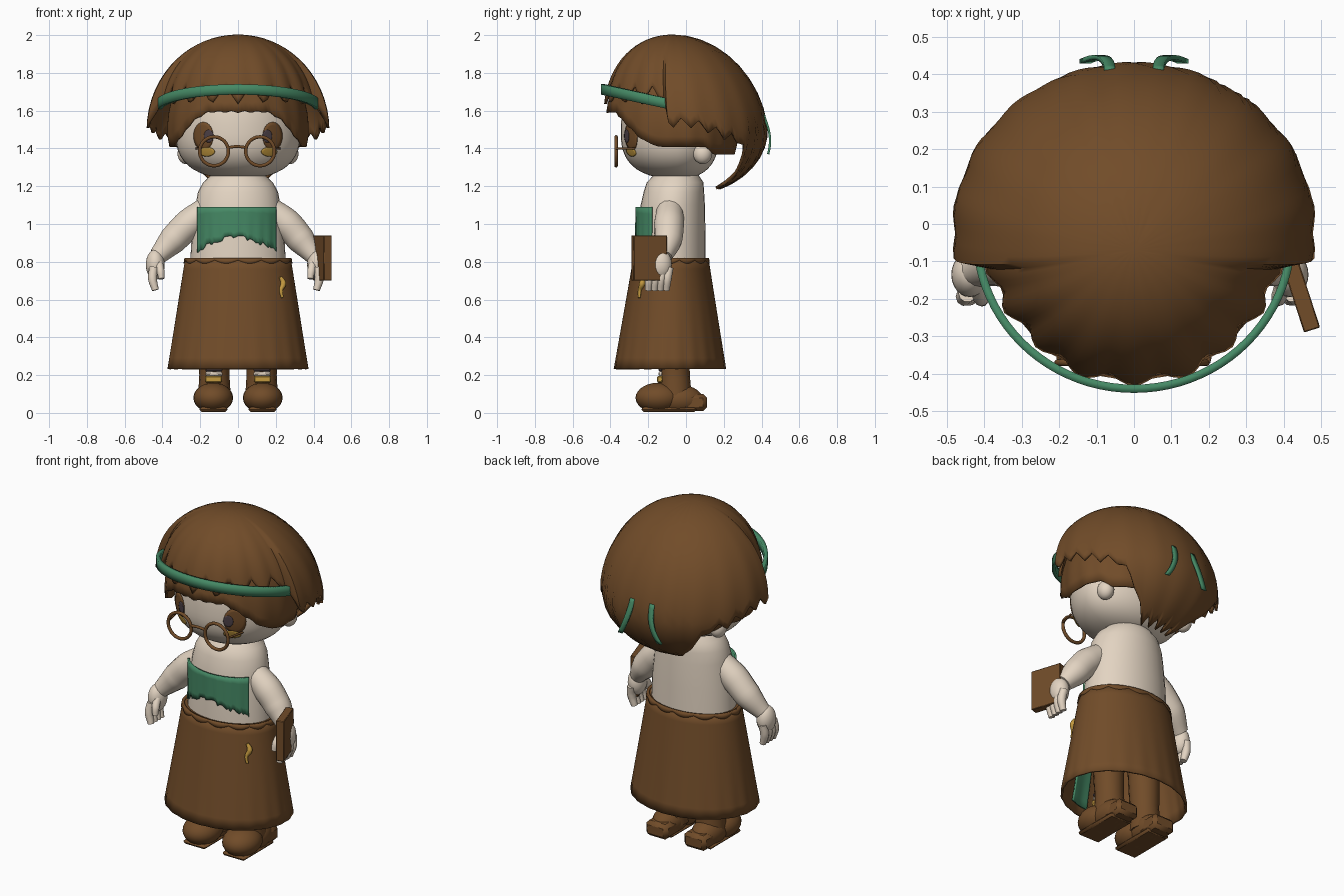
import bpy, bmesh, random
from math import sin, cos, pi, acos, radians, degrees, sqrt
from mathutils import Vector

random.seed(4)
old = bpy.data.objects.get("Cube")
if old:
    bpy.data.objects.remove(old, do_unlink=True)


def material(name, rgb):
    m = bpy.data.materials.new(name)
    m.use_nodes = True
    m.diffuse_color = (*rgb, 1)
    m.node_tree.nodes["Principled BSDF"].inputs["Base Color"].default_value = (*rgb, 1)
    return m


BROWN = material("brown", (0.165, 0.072, 0.022))
SKIN = material("skin", (0.77, 0.66, 0.54))
GREEN = material("green", (0.06, 0.25, 0.13))
GOLD = material("gold", (0.55, 0.32, 0.05))
CHARCOAL = material("charcoal", (0.07, 0.05, 0.06))


def finish(ob, name, mat, angle=40):
    ob.name = name
    ob.data.materials.clear()
    ob.data.materials.append(mat)
    bpy.ops.object.select_all(action='DESELECT')
    ob.select_set(True)
    bpy.context.view_layer.objects.active = ob
    bpy.ops.object.shade_smooth_by_angle(angle=radians(angle))
    return ob


def surface(name, f, nu, nv, mat, closed=True, thick=0, angle=40):
    """Grid surface from f(u, v), welded at poles, optionally thickened."""
    bm = bmesh.new()
    cols = nu if closed else nu + 1
    g = [[bm.verts.new(f(i / nu, j / nv)) for i in range(cols)] for j in range(nv + 1)]
    for j in range(nv):
        for i in range(nu):
            k = (i + 1) % cols
            bm.faces.new((g[j][i], g[j][k], g[j + 1][k], g[j + 1][i]))
    bmesh.ops.remove_doubles(bm, verts=bm.verts, dist=0.00001)
    bmesh.ops.recalc_face_normals(bm, faces=bm.faces)
    me = bpy.data.meshes.new(name)
    bm.to_mesh(me)
    bm.free()
    ob = bpy.data.objects.new(name, me)
    bpy.context.collection.objects.link(ob)
    if thick:
        mod = ob.modifiers.new("thickness", 'SOLIDIFY')
        mod.thickness = thick
        mod.offset = 0
    return finish(ob, name, mat, angle)


def tube(name, pts, mat, cyclic=False, sides=3):
    """Round tube through (x, y, z, radius) points."""
    cu = bpy.data.curves.new(name, 'CURVE')
    cu.dimensions = '3D'
    cu.bevel_depth = 1
    cu.bevel_resolution = sides
    cu.use_fill_caps = True
    cu.resolution_u = 6
    sp = cu.splines.new('BEZIER')
    sp.bezier_points.add(len(pts) - 1)
    for p, (x, y, z, r) in zip(sp.bezier_points, pts):
        p.co = (x, y, z)
        p.radius = r
        p.handle_left_type = p.handle_right_type = 'AUTO'
    sp.use_cyclic_u = cyclic
    ob = bpy.data.objects.new(name, cu)
    bpy.context.collection.objects.link(ob)
    bpy.ops.object.select_all(action='DESELECT')
    ob.select_set(True)
    bpy.context.view_layer.objects.active = ob
    bpy.ops.object.convert(target='MESH')
    return finish(bpy.context.object, name, mat, 50)


def ball(name, loc, size, mat):
    def f(u, v):
        a, t = 2 * pi * u, pi * v
        return (loc[0] + size[0] * sin(t) * cos(a), loc[1] + size[1] * sin(t) * sin(a),
                max(0.005, loc[2] + size[2] * cos(t)))
    return surface(name, f, 24, 14, mat)


def block(name, loc, size, mat, bevel=0.006, turn=0):
    bpy.ops.mesh.primitive_cube_add(size=1, location=loc, rotation=(0, 0, turn))
    ob = bpy.context.object
    ob.scale = size
    bpy.ops.object.transform_apply(location=False, rotation=False, scale=True)
    b = ob.modifiers.new("bevel", 'BEVEL')
    b.width = bevel
    return finish(ob, name, mat, 30)


def step(lo, hi, x):
    t = min(1, max(0, (x - lo) / (hi - lo)))
    return t * t * (3 - 2 * t)


def tri(x):
    return abs((x % 1) * 2 - 1)


# Head, rounded box-like towards the chin, shallower behind
HY, HZ, HX, HR = -0.045, 1.48, 0.33, 0.30


def head_point(u, v):
    z = -cos(pi * v)
    rho = max(0, 1 - abs(z) ** 2.5) ** 0.4
    c = cos(2 * pi * u)
    return (HX * rho * sin(2 * pi * u), HY - (HR if c > 0 else 0.22) * rho * c,
            HZ + z * (0.24 if z < 0 else 0.36))


surface("head", head_point, 40, 24, SKIN)


def face_mark(name, cx, cz, rx, rz, mat, lift):
    def f(u, v):
        x, z = cx + rx * v * cos(2 * pi * u), cz + rz * v * sin(2 * pi * u)
        rho = (1 - (abs(z - HZ) / (0.24 if z < HZ else 0.36)) ** 2.5) ** 0.4
        return (x, HY - HR * sqrt(rho * rho - (x / HX) ** 2) - lift, z)
    surface(name, f, 20, 4, mat, thick=0.004)


# Hair: outer cap with jagged hem and long back, over an inner fringe
def outer_hem(d):
    if d < 79:
        return 1.635 + 0.1 * tri(d / 19 + 0.5)
    if d < 134:
        return 1.56 - 0.08 * step(92, 132, d) - 0.05 * tri(d / 12)
    return 1.44 - 0.22 * step(134, 156, d) - 0.03 * tri(d / 12)


def inner_hem(d):
    return 1.6 - 0.19 * step(22, 75, d) - 0.04 * step(115, 130, d) - 0.012 * tri(d / 11) * (d < 60)


def hair(hem, rx, front, back, top, low, cy, lean, tuck):
    def f(u, v):
        a = 2 * pi * u
        d = abs(degrees(a if a <= pi else a - 2 * pi))
        h = hem(d) - 1.5
        t = v * acos(h / (top if h > 0 else low))
        k = sin(t) * (1 - tuck * v * (1 + step(15, 50, d)) * (d < 79))
        k *= 1 + 0.008 * v * v * cos(a * 18)
        c = cos(t)
        return (rx * k * sin(a), cy - lean * max(c, 0) - (front if d < 90 else back) * k * cos(a),
                1.5 + c * (top if c > 0 else low))
    return f


surface("hair_cap", hair(outer_hem, 0.477, 0.43, 0.445, 0.495, 0.345, -0.02, 0.05, 0.06),
        120, 16, BROWN, thick=0.016, angle=50)
surface("hair_fringe", hair(inner_hem, 0.37, 0.385, 0.30, 0.45, 0.36, -0.03, 0.03, 0),
        120, 12, BROWN, thick=0.012, angle=50)


# Headband and the two loose ribbon ends behind
def band(u, v):
    a = radians(-83 + 166 * u)
    return (0.42 * sin(a), -0.03 - 0.41 * cos(a), 1.74 - 0.09 * (1 - cos(a)) - 0.055 * v)


surface("headband", band, 40, 2, GREEN, closed=False, thick=0.022)

for s, side in ((1, "left"), (-1, "right")):
    def ribbon(u, v):
        w = 0.03 * (v - 0.5)
        return (s * (0.065 + 0.065 * u * u + w), 0.41 + 0.035 * sin(pi * u * 0.75), 1.58 - 0.21 * u)
    surface(side + "_ribbon", ribbon, 10, 2, GREEN, closed=False, thick=0.012)
    ball(side + "_ear", (s * 0.275, 0.088, 1.372), (0.045, 0.05, 0.055), SKIN)

    # Eyes and glasses
    face_mark(side + "_eye_shade", s * 0.183, 1.465, 0.052, 0.075, BROWN, 0.002)
    face_mark(side + "_iris", s * 0.155, 1.465, 0.025, 0.034, CHARCOAL, 0.005)
    face_mark(side + "_eye_glow", s * 0.165, 1.382, 0.042, 0.024, GOLD, 0.005)
    ring = [(s * 0.122 - 0.005 + 0.076 * cos(k * pi / 6), -0.37,
             1.385 + 0.076 * sin(k * pi / 6), 0.0095) for k in range(12)]
    tube(side + "_glasses_ring", ring, BROWN, cyclic=True)
    tube(side + "_glasses_temple", [(s * 0.198, -0.37, 1.4, 0.006), (s * 0.22, -0.27, 1.4, 0.006)], BROWN)

    # Arm, hand and fingers
    o = 0.0 if s < 0 else -0.022
    tube(side + "_arm", [(s * 0.17, -0.085, 1.07, 0.072), (s * 0.26, -0.09, 1.0, 0.08),
                         (s * (0.345 + o / 2), -0.095, 0.915, 0.075),
                         (s * (0.425 + o), -0.12, 0.83, 0.048)], SKIN, sides=6)
    ball(side + "_palm", (s * (0.438 + o), -0.135, 0.785), (0.05, 0.06, 0.08), SKIN)
    for i in range(4):
        y = -0.185 + 0.032 * i
        tube(side + "_finger", [(s * (0.445 + o), y, 0.77, 0.024), (s * (0.452 + o), y - 0.01, 0.71, 0.024),
                                (s * (0.437 + o), y - 0.015, 0.65, 0.018)], SKIN)
    tube(side + "_thumb", [(s * (0.42 + o), -0.16, 0.8, 0.022), (s * (0.41 + o), -0.195, 0.75, 0.022),
                           (s * (0.405 + o), -0.205, 0.71, 0.016)], SKIN)

    # Boot and leg
    tube(side + "_leg", [(s * 0.125, -0.055, 0.06, 0.088), (s * 0.125, -0.06, 0.2, 0.08),
                         (s * 0.125, -0.065, 0.35, 0.085), (s * 0.12, -0.07, 0.6, 0.09)], BROWN, sides=6)
    ball(side + "_boot_toe", (s * 0.131, -0.145, 0.08), (0.105, 0.122, 0.08), BROWN)
    ball(side + "_boot_instep", (s * 0.13, -0.04, 0.07), (0.086, 0.13, 0.08), BROWN)
    block(side + "_boot_sole", (s * 0.13, -0.09, 0.018), (0.15, 0.29, 0.026), BROWN, 0.012)
    block(side + "_boot_heel", (s * 0.127, 0.04, 0.055), (0.145, 0.14, 0.09), BROWN, 0.02)
    block(side + "_boot_buckle", (s * 0.13, -0.138, 0.178), (0.09, 0.03, 0.034), GOLD)
    block(side + "_boot_lace", (s * 0.128, -0.135, 0.207), (0.09, 0.02, 0.022), SKIN)
    block(side + "_boot_tongue", (s * 0.128, -0.135, 0.228), (0.09, 0.02, 0.02), CHARCOAL)

tube("glasses_bridge", [(-0.053, -0.37, 1.405, 0.008), (-0.005, -0.372, 1.41, 0.008),
                        (0.043, -0.37, 1.405, 0.008)], BROWN)

# Torso from a short profile of (height, half width, centre y, half depth)
PROFILE = [(0.76, 0.255, -0.075, 0.18), (0.95, 0.245, -0.075, 0.178), (1.1, 0.225, -0.07, 0.17),
           (1.17, 0.212, -0.064, 0.16), (1.22, 0.185, -0.058, 0.15), (1.27, 0.13, -0.05, 0.11)]


def torso(u, v):
    z, rx, cy, ry = PROFILE[round(v * (len(PROFILE) - 1))]
    return (rx * sin(2 * pi * u), cy - ry * cos(2 * pi * u), z)


surface("torso", torso, 32, len(PROFILE) - 1, SKIN, angle=60)

# Strapless top with a ragged lower edge
rag = [random.uniform(-0.012, 0.012) for _ in range(41)]


def bandeau(u, v):
    a = radians(-62 + 118 * u)
    low = 0.935 - 0.08 * abs(2 * u - 1) ** 1.3 + rag[round(u * 40)]
    z = 1.09 + (low - 1.09) * v
    k = 1 + 0.01 * cos(u * 50) * v
    return (0.24 * sin(a) * k, -0.078 - 0.184 * cos(a) * k, z)


surface("bandeau_top", bandeau, 40, 6, GREEN, closed=False, thick=0.012)


# Flared pleated skirt, scalloped waist and hanging inner panel
def cone(a, v, k=1.0):
    k *= 1 + 0.006 * v * v * cos(22 * a)
    return Vector(((0.273 + 0.095 * v) * sin(a) * k,
                   -0.08 - 0.005 * v - (0.193 + 0.097 * v) * cos(a) * k, 0.82 - 0.588 * v))


surface("skirt", lambda u, v: cone(2 * pi * u, v), 132, 10, BROWN, thick=0.012)
surface("waist_trim", lambda u, v: cone(2 * pi * u, v * (0.02 + 0.03 * abs(sin(14 * pi * u))), 1.02),
        112, 2, BROWN, thick=0.01)
surface("skirt_waist_cover", lambda u, v: cone(2 * pi * u, 0.01, 1 - 0.15 * v), 48, 1, BROWN)
surface("inner_panel", lambda u, v: cone(radians(8 + 22 * u), 0.35 + v * 0.58, 0.94),
        16, 8, GREEN, closed=False, thick=0.01)
tube("gold_charm", [(0.225, -0.232, 0.72, 0.009), (0.24, -0.232, 0.685, 0.016),
                    (0.228, -0.245, 0.65, 0.01), (0.235, -0.248, 0.61, 0.007)], GOLD)

# Book held in the left hand
block("book", (0.447, -0.195, 0.82), (0.045, 0.185, 0.24), BROWN, 0.003, radians(18))
